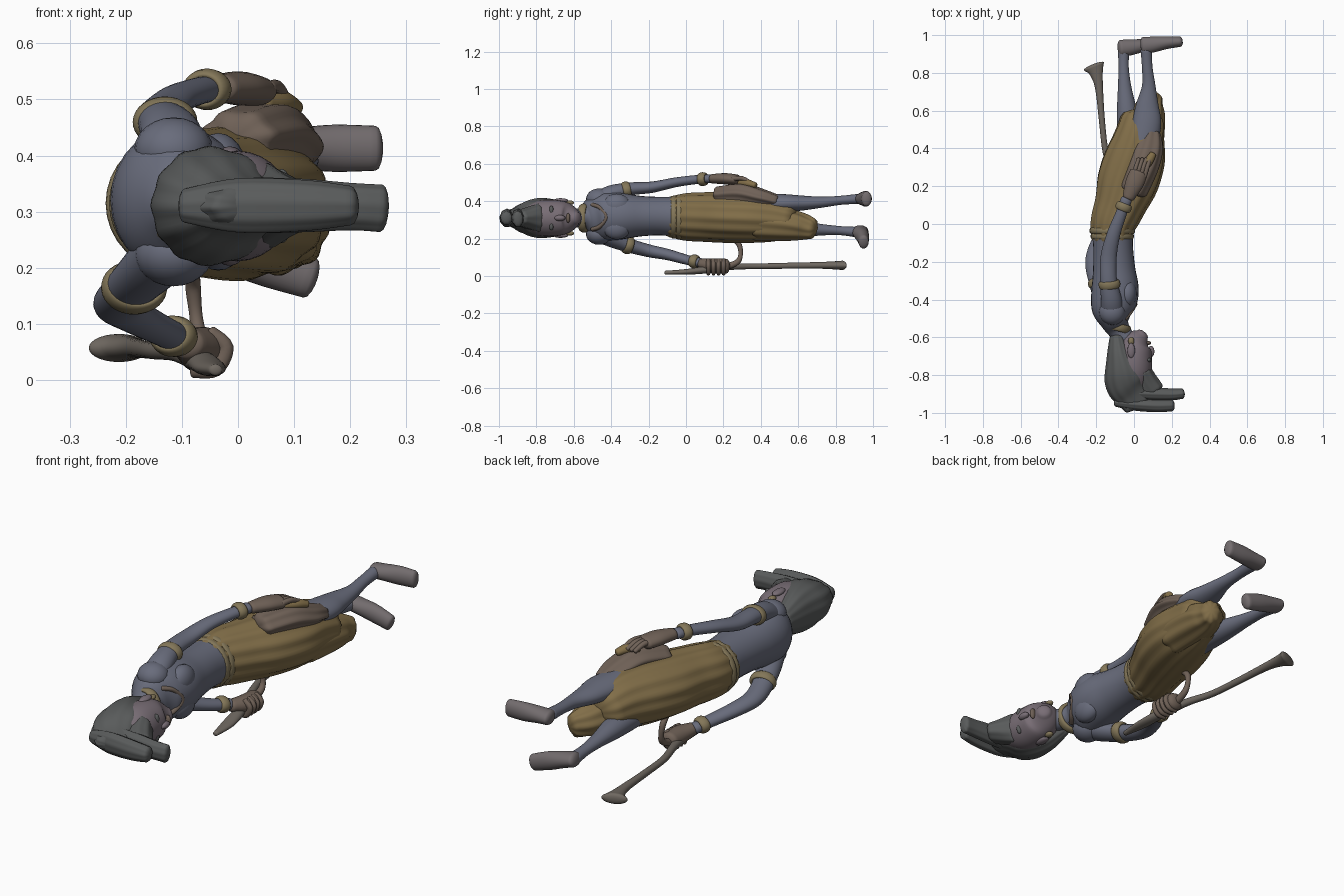
import bpy, math
from mathutils import Vector


def mat(name, rgb):
    m = bpy.data.materials.new(name)
    m.diffuse_color = (*rgb, 1)
    return m


SKIN = mat("skin", (0.14, 0.15, 0.20))
FACE = mat("face_skin", (0.19, 0.155, 0.18))
SOLE = mat("foot_skin", (0.17, 0.15, 0.155))
CLOTH = mat("cloth", (0.22, 0.155, 0.065))
GOLD = mat("gold", (0.23, 0.185, 0.10))
HAIR = mat("hair", (0.10, 0.105, 0.105))
WOOD = mat("wood", (0.16, 0.14, 0.12))
BROWN = mat("brown", (0.16, 0.12, 0.095))


def finish(o, name, m):
    o.name = name
    o.data.materials.append(m)
    for p in o.data.polygons:
        p.use_smooth = True
    return o


def catmull(a, b, c, d, t):
    return [0.5 * (2*q + (r-p)*t + (2*p-5*q+4*r-s)*t*t + (3*q-p-3*r+s)*t**3)
            for p, q, r, s in zip(a, b, c, d)]


def loft(name, rows, m, up=(0, 0, 1), ripple=0, folds=9, twist=0, n=28, steps=5):
    """Elliptical loft; each row is x, y, z, side radius, radius along 'up'."""
    ext = [rows[0]] + list(rows) + [rows[-1]]
    secs = [catmull(*ext[i:i+4], k/steps) for i in range(len(rows)-1) for k in range(steps)]
    secs.append(list(rows[-1]))
    pts = [Vector(s[:3]) for s in secs]
    rings = []
    for i, s in enumerate(secs):
        t = (pts[min(i+1, len(pts)-1)] - pts[max(i-1, 0)]).normalized()
        side = t.cross(Vector(up)).normalized()
        rings.append((pts[i], side, side.cross(t), max(s[3], .004), max(s[4], .004)))
    # rounded ends
    for idx, sign in ((0, -1), (-1, 1)):
        p, a, b, ra, rb = rings[idx]
        t = b.cross(a) * sign
        caps = [(p + t*min(ra, rb)*.5*math.sin(q), a, b, ra*math.cos(q), rb*math.cos(q))
                for q in (.45, .9, 1.3)]
        rings = caps[::-1] + rings if idx == 0 else rings + caps
    verts, faces = [], []
    for i, (p, a, b, ra, rb) in enumerate(rings):
        for j in range(n):
            w = 2*math.pi*j/n
            k = 1 + ripple*math.sin(folds*w + twist*i/len(rings))
            verts.append(p + a*ra*k*math.cos(w) + b*rb*k*math.sin(w))
    for i in range(len(rings)-1):
        for j in range(n):
            k = (j+1) % n
            faces.append((i*n+j, i*n+k, (i+1)*n+k, (i+1)*n+j))
    faces += [tuple(range(n))[::-1], tuple(range((len(rings)-1)*n, len(rings)*n))]
    me = bpy.data.meshes.new(name)
    me.from_pydata(verts, [], faces)
    me.update()
    o = bpy.data.objects.new(name, me)
    bpy.context.collection.objects.link(o)
    return finish(o, name, m)


def ball(name, loc, size, m):
    bpy.ops.mesh.primitive_uv_sphere_add(segments=20, ring_count=12, location=loc)
    o = bpy.context.object
    o.scale = size
    return finish(o, name, m)


def band(name, loc, axis, ra, rb, thick, m):
    """Bracelet or belt: a flattened closed ring around an axis."""
    bpy.ops.mesh.primitive_torus_add(major_radius=1, minor_radius=thick/max(ra, rb),
                                     major_segments=32, minor_segments=10, location=loc)
    o = bpy.context.object
    o.rotation_mode = 'QUATERNION'
    o.rotation_quaternion = Vector(axis).to_track_quat('Z', 'X')
    o.scale = (ra, rb, max(ra, rb)*1.8)
    return finish(o, name, m)


# torso and neck
loft("torso", [(-.03, -.63, .31, .05, .05), (-.08, -.56, .31, .06, .055), (-.10, -.515, .315, .08, .10),
               (-.11, -.45, .32, .115, .13), (-.10, -.35, .32, .125, .125), (-.105, -.24, .32, .112, .108),
               (-.11, -.13, .32, .105, .103), (-.115, -.02, .315, .11, .11)], SKIN)
for z in (.26, .375):
    ball("chest_muscle", (-.035, -.37, z), (.05, .075, .065), SKIN)
for z in (.225, .41):
    ball("shoulder", (-.115, -.465, z), (.07, .07, .058), SKIN)
band("necklace", (-.09, -.545, .31), (.25, 1, 0), .066, .064, .012, GOLD)
loft("chest_ornament", [(-.05, -.50, .25, .012, .015), (-.022, -.46, .265, .012, .018), (0, -.425, .315, .012, .018),
                        (-.022, -.46, .365, .012, .018), (-.05, -.50, .38, .012, .015)], BROWN, up=(1, 0, 0))

# head
loft("head", [(.045, -.585, .31, .035, .035), (.012, -.63, .31, .08, .08), (0, -.70, .31, .095, .097),
              (-.005, -.78, .31, .098, .095), (-.02, -.85, .31, .085, .07)], FACE)
ball("nose", (.09, -.675, .31), (.018, .03, .016), FACE)
ball("mouth", (.074, -.63, .31), (.016, .011, .026), BROWN)
for s in (-1, 1):
    ball("eye", (.078, -.72, .31 + s*.042), (.014, .012, .024), HAIR)
    ball("ear", (-.015, -.67, .31 + s*.094), (.02, .04, .012), FACE)
    ball("earring", (-.015, -.62, .31 + s*.082), (.016, .022, .012), GOLD)

# hair swept up into a folded topknot
loft("hair", [(-.09, -.60, .31, .04, .06), (-.075, -.69, .31, .07, .095), (-.05, -.78, .31, .108, .105),
              (-.03, -.85, .31, .115, .09), (0, -.90, .31, .10, .058), (.03, -.945, .31, .09, .04)],
     HAIR, ripple=.02, folds=12, twist=3, n=60)
loft("swept_fringe", [(.05, -.79, .31, .05, .075), (.07, -.84, .31, .06, .06),
                      (.10, -.885, .31, .06, .045)], HAIR, ripple=.03, n=40)
loft("topknot_lower", [(-.04, -.895, .31, .03, .05), (.10, -.90, .31, .034, .048),
                       (.20, -.902, .308, .031, .042), (.255, -.898, .305, .027, .042)], HAIR, ripple=.03, n=40)
loft("topknot_upper", [(-.095, -.945, .31, .022, .03), (0, -.955, .31, .032, .048),
                       (.12, -.962, .31, .034, .045), (.20, -.96, .31, .031, .035)], HAIR, ripple=.03, n=40)

# wrapped skirt, belt and drapes
loft("skirt", [(-.115, -.085, .315, .105, .108), (-.11, 0, .315, .12, .125), (-.075, .10, .315, .135, .13),
               (-.035, .22, .315, .16, .135), (.005, .35, .315, .158, .135), (.03, .47, .312, .13, .125),
               (.045, .55, .305, .115, .105)], CLOTH, ripple=.025, folds=13, twist=4, n=72)
loft("front_drape", [(.06, .38, .28, .09, .09), (.07, .52, .275, .09, .085), (.085, .62, .265, .075, .07),
                     (.11, .675, .255, .045, .055)], CLOTH, ripple=.05, folds=8, twist=3, n=56)
loft("side_drape", [(0, .18, .43, .07, .05), (.05, .30, .44, .075, .055), (.08, .40, .42, .07, .045),
                    (.09, .48, .40, .05, .035)], BROWN, ripple=.06, folds=7, twist=3, n=48)
loft("cloth_tuck", [(.04, .30, .495, .03, .025), (.075, .33, .495, .025, .022), (.10, .37, .485, .018, .015)], CLOTH)
for y, r in ((-.065, .106), (-.035, .112)):
    band("belt", (-.115, y, .315), (0, 1, 0), r, r, .009, GOLD)

# legs and feet
loft("left_leg", [(.03, .35, .385, .075, .06), (.065, .52, .39, .078, .048), (.07, .62, .39, .062, .04),
                  (.078, .73, .395, .036, .029), (.07, .83, .405, .028, .024), (.065, .92, .412, .03, .027)], SKIN)
loft("left_foot", [(.05, .945, .412, .045, .032), (.10, .95, .413, .042, .036),
                   (.17, .96, .413, .034, .042), (.245, .965, .413, .027, .04)], SOLE)
loft("right_leg", [(-.01, .35, .25, .075, .06), (-.03, .52, .25, .06, .05), (-.04, .62, .25, .05, .043),
                   (-.05, .73, .247, .035, .03), (-.055, .83, .242, .027, .024), (-.055, .91, .235, .03, .028)], SKIN)
loft("right_foot", [(-.07, .93, .24, .045, .032), (-.02, .935, .228, .042, .036),
                    (.05, .945, .208, .034, .041), (.128, .95, .182, .027, .037)], SOLE)

# left arm resting on the hip
loft("left_arm", [(-.115, -.47, .40, .06, .05), (-.12, -.40, .44, .055, .045), (-.135, -.30, .465, .045, .035),
                  (-.135, -.18, .475, .043, .03), (-.11, -.06, .50, .036, .026), (-.07, .05, .515, .03, .024),
                  (-.04, .13, .52, .03, .023)], SKIN)
band("left_armband", (-.13, -.32, .46), (-.1, 1, .2), .036, .046, .012, GOLD)
band("left_bracelet", (-.055, .09, .518), (.4, 1, .05), .027, .032, .012, GOLD)
loft("left_hand", [(-.03, .14, .52, .032, .025), (0, .21, .52, .048, .03), (.025, .27, .515, .048, .028)], BROWN)
for i in range(4):
    x = -.005 + i*.02
    loft("left_finger", [(x, .25, .52, .013, .013), (x + .015, .30, .522, .012, .012),
                         (x + .03, .345, .50, .01, .01)], BROWN, n=12)

# right arm hanging out to the side
loft("right_arm", [(-.12, -.47, .235, .06, .05), (-.155, -.40, .20, .055, .045), (-.19, -.31, .165, .048, .038),
                   (-.213, -.20, .135, .045, .034), (-.188, -.10, .115, .04, .03), (-.13, .01, .085, .033, .026),
                   (-.10, .08, .07, .03, .025)], SKIN)
band("right_armband", (-.185, -.31, .165), (-.25, 1, -.3), .039, .048, .012, GOLD)
band("right_bracelet", (-.115, .045, .078), (.4, 1, -.2), .027, .032, .012, GOLD)
loft("right_hand", [(-.09, .08, .065, .032, .028), (-.065, .15, .055, .046, .04), (-.065, .215, .052, .042, .04)], BROWN)
for i in range(4):
    y = .12 + i*.027
    loft("right_finger", [(-.05, y, .083, .014, .012), (-.022, y, .058, .014, .012),
                          (-.04, y, .02, .014, .011), (-.08, y, .018, .014, .011)], BROWN, up=(0, 1, 0), n=12)

# staff with pointed tip, flared end and a hanging strap
loft("staff", [(-.04, -.11, .018, .012, .01), (-.05, 0, .022, .028, .015), (-.07, .12, .035, .025, .02),
               (-.11, .25, .05, .018, .017), (-.15, .38, .052, .016, .015), (-.17, .55, .055, .016, .016),
               (-.185, .72, .057, .021, .018), (-.20, .80, .057, .036, .022), (-.212, .835, .057, .058, .025)], WOOD)
loft("strap", [(-.07, .22, .05, .017, .017), (-.07, .275, .075, .015, .015), (-.075, .292, .115, .012, .012),
               (-.08, .285, .165, .014, .014), (-.08, .26, .19, .012, .012)], BROWN, up=(1, 0, 0), n=14)
